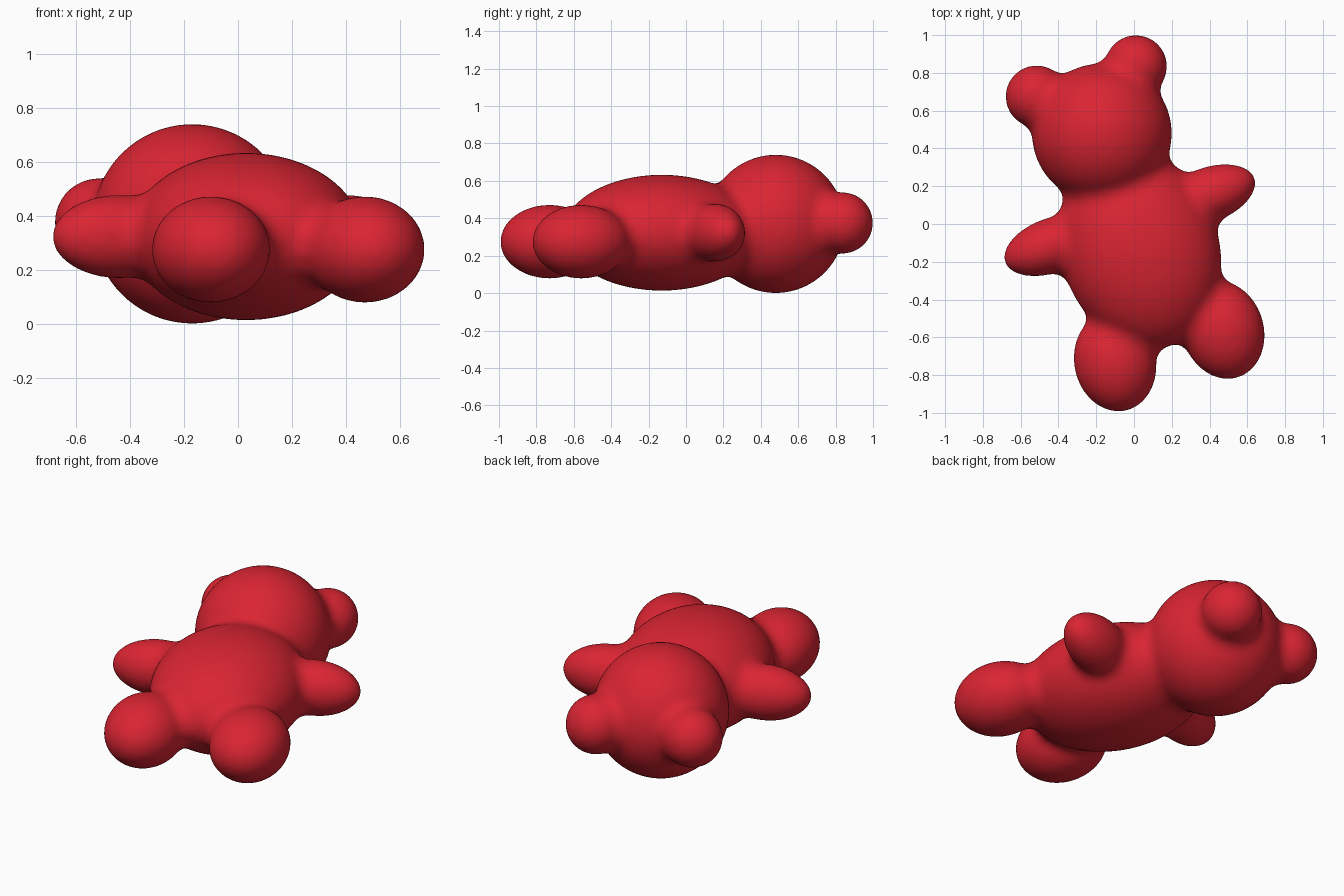
import bpy
import bmesh
from math import radians
from mathutils import Matrix, Vector

cube = bpy.data.objects.get("Cube")
if cube:
    bpy.data.objects.remove(cube, do_unlink=True)

BLEND = 0.05   # fillet radius where parts meet

red = bpy.data.materials.new("candy_red")
colour = (0.70, 0.018, 0.032, 1.0)
red.diffuse_color = colour
red.use_nodes = True
red.node_tree.nodes["Principled BSDF"].inputs["Base Color"].default_value = colour

bm = bmesh.new()


def ellipsoid(centre, radii, turn=0):
    """Add an ellipsoid, swollen by the blend radius and turned about z."""
    scale = Matrix.Diagonal([r + BLEND for r in radii] + [1])
    matrix = Matrix.Translation(Vector(centre)) @ Matrix.Rotation(radians(turn), 4, "Z") @ scale
    bmesh.ops.create_icosphere(bm, subdivisions=5, radius=1, matrix=matrix)


# Torso and head
ellipsoid((0.03, -0.13, 0.323), (0.42, 0.54, 0.31), 18)
ellipsoid((-0.17, 0.48, 0.37), (0.37, 0.37, 0.37))

# Ears
for x, y in ((0.01, 0.835), (-0.515, 0.675)):
    ellipsoid((x, y, 0.375), (0.165, 0.165, 0.165))

# Arms
for x, y in ((0.395, 0.155), (-0.44, -0.115)):
    ellipsoid((x, y, 0.323), (0.26, 0.145, 0.155), 20)

# Legs
for x, y, turn in ((-0.10, -0.73, 12), (0.47, -0.56, 18)):
    ellipsoid((x, y, 0.275), (0.217, 0.265, 0.197), turn)

mesh = bpy.data.meshes.new("bear")
bm.to_mesh(mesh)
bm.free()
mesh.materials.append(red)
bear = bpy.data.objects.new("bear", mesh)
bpy.context.collection.objects.link(bear)


def add_remesh(name):
    mod = bear.modifiers.new(name, "REMESH")
    mod.mode = "VOXEL"
    mod.voxel_size = 0.016
    mod.use_smooth_shade = True


def add_smooth(name, iterations):
    mod = bear.modifiers.new(name, "SMOOTH")
    mod.factor = 0.5
    mod.iterations = iterations


# Fuse the swollen parts, then shrink back to leave soft fillets
add_remesh("fuse")
add_smooth("relax", 3)
shrink = bear.modifiers.new("shrink", "DISPLACE")
shrink.mid_level = 0
shrink.strength = -BLEND
add_remesh("even_out")
add_smooth("soften", 5)
